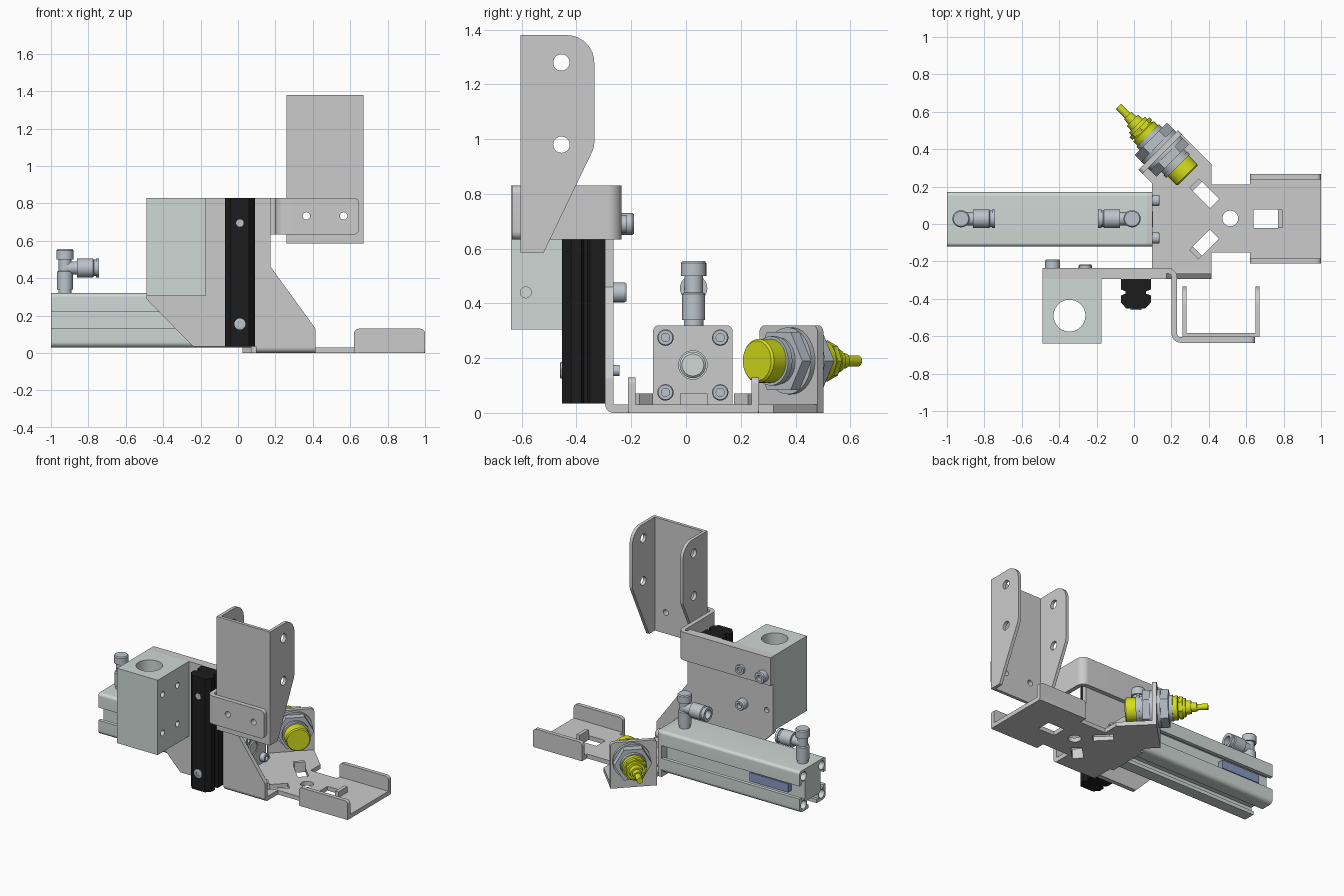
import bpy, bmesh
from math import sin, cos, pi, radians
from mathutils import Matrix, Vector

if "Cube" in bpy.data.objects:
    bpy.data.objects.remove(bpy.data.objects["Cube"])


def material(name, rgb):
    m = bpy.data.materials.new(name)
    m.diffuse_color = (*rgb, 1)
    m.use_nodes = True
    m.node_tree.nodes["Principled BSDF"].inputs["Base Color"].default_value = m.diffuse_color
    return m


ALLOY = material("pale_alloy", (0.62, 0.69, 0.66))
BLACK = material("black", (0.012, 0.012, 0.012))
YELLOW = material("yellow", (0.66, 0.74, 0.01))
STEEL = material("blue_steel", (0.5, 0.55, 0.6))
BLUE = material("switch_blue", (0.25, 0.32, 0.55))
PLANES = {"XY": Matrix(((1, 0, 0), (0, 1, 0), (0, 0, 1))),
          "XZ": Matrix(((1, 0, 0), (0, 0, 1), (0, 1, 0))),
          "YZ": Matrix(((0, 0, 1), (1, 0, 0), (0, 1, 0)))}


def circle(u, v, r, n=28):
    return [(u + r * cos(2 * pi * i / n), v + r * sin(2 * pi * i / n)) for i in range(n)]


def rect(u0, v0, u1, v1, r=0):
    return [(u0, v0, r), (u1, v0, r), (u1, v1, r), (u0, v1, r)]


def rounded(pts, steps=7):
    """Replace each point that has a radius (third value) with an arc."""
    out = []
    for i, p in enumerate(pts):
        if len(p) < 3 or not p[2]:
            out.append(Vector(p[:2]))
            continue
        c = Vector(p[:2])
        a = (Vector(pts[i - 1][:2]) - c).normalized()
        b = (Vector(pts[(i + 1) % len(pts)][:2]) - c).normalized()
        half = a.angle(b) / 2
        mid = c + (a + b).normalized() * p[2] / sin(half)
        start = c + a * p[2] / max(1e-6, abs(sin(half) / cos(half))) - mid
        end = c + b * p[2] / max(1e-6, abs(sin(half) / cos(half))) - mid
        for k in range(steps + 1):
            t = k / steps
            out.append(mid + (start * (1 - t) + end * t).normalized() * p[2])
    return out


def finish(name, me, mat, place=None):
    bm = bmesh.new()
    bm.from_mesh(me)
    bmesh.ops.remove_doubles(bm, verts=bm.verts, dist=1e-5)
    if place:
        bm.transform(place)
    bmesh.ops.recalc_face_normals(bm, faces=bm.faces)
    bm.to_mesh(me)
    bm.free()
    ob = bpy.data.objects.new(name, me)
    bpy.context.collection.objects.link(ob)
    if mat:
        me.materials.clear()
        me.materials.append(mat)
    bpy.ops.object.select_all(action='DESELECT')
    ob.select_set(True)
    bpy.context.view_layer.objects.active = ob
    bpy.ops.object.shade_smooth_by_angle(angle=radians(28))
    return ob


def prism(name, outline, plane, lo, hi, holes=(), mat=None, place=None):
    """Filled outline with holes, extruded from lo to hi across the plane."""
    cu = bpy.data.curves.new(name, 'CURVE')
    cu.dimensions, cu.fill_mode, cu.extrude = '2D', 'BOTH', (hi - lo) / 2
    for loop in (outline, *holes):
        pts = rounded(loop)
        sp = cu.splines.new('POLY')
        sp.points.add(len(pts) - 1)
        for q, p in zip(sp.points, pts):
            q.co = (p[0], p[1], 0, 1)
        sp.use_cyclic_u = True
    tmp = bpy.data.objects.new(name + "_curve", cu)
    bpy.context.collection.objects.link(tmp)
    dg = bpy.context.evaluated_depsgraph_get()
    me = bpy.data.meshes.new_from_object(tmp.evaluated_get(dg))
    bpy.data.objects.remove(tmp)
    m = PLANES[plane].to_4x4() @ Matrix.Translation((0, 0, (lo + hi) / 2))
    return finish(name, me, mat, (place or Matrix()) @ m)


def turn(name, origin, axis, profile, mat=None, n=32):
    """Solid of revolution: profile is (distance along axis, radius)."""
    bm = bmesh.new()
    rings = [[bm.verts.new((x, y, s)) for x, y in circle(0, 0, r, n)] for s, r in profile]
    for a, b in zip(rings, rings[1:]):
        for i in range(n):
            bm.faces.new((a[i], a[(i + 1) % n], b[(i + 1) % n], b[i]))
    bm.faces.new(rings[0])
    bm.faces.new(rings[-1])
    me = bpy.data.meshes.new(name)
    bm.to_mesh(me)
    bm.free()
    rot = Vector(axis).to_track_quat('Z', 'Y').to_matrix().to_4x4()
    return finish(name, me, mat, Matrix.Translation(origin) @ rot)


def bolt(name, origin, axis, r, h):
    turn(name, origin, axis, [(0, r), (h * .85, r), (h, r * .88), (h, r * .5), (h * .4, r * .5)], STEEL, 24)


# Air cylinder: body with T-slots on both sides and the bottom
CY, CZ = 0.025, 0.175
slot = [(-.045, .145), (-.045, .12), (-.065, .12), (-.065, .085), (.065, .085), (.065, .12), (.045, .12), (.045, .145)]
section = [(CY - .145, CZ + .145, .02)]
section += [(CY - v, CZ - u) for u, v in slot]
section += [(CY - .145, CZ - .145, .03)]
section += [(CY + u, CZ - v) for u, v in slot]
section += [(CY + .145, CZ - .145, .03)]
section += [(CY + v, CZ + u) for u, v in slot]
section += [(CY + .145, CZ + .145, .02)]
corners = [(CY + a * .1, CZ + b * .1) for a in (-1, 1) for b in (-1, 1)]
prism("cylinder_end_section", section, "YZ", -1, -.94, [circle(y, z, .03) for y, z in corners], ALLOY)
prism("cylinder_body", section, "YZ", -.94, .07, (), ALLOY)
turn("piston_rod", (.05, CY, CZ), (1, 0, 0), [(0, .048), (.045, .048), (.052, .04)], ALLOY)
prism("position_switch", rect(CY + .09, CZ - .03, CY + .13, CZ + .03), "YZ", -.9, -.6, (), BLUE)

# Elbow air fittings
for i, (x, d) in enumerate(((-.925, 1), (-.01, -1))):
    turn(f"fitting_stem_{i}", (x, .028, .31), (0, 0, 1),
         [(0, .036), (.03, .036), (.03, .042), (.125, .042), (.13, .034), (.19, .034),
          (.19, .046), (.238, .046), (.245, .04)], STEEL)
    turn(f"fitting_port_{i}", (x, .028, .455), (d, 0, 0),
         [(0, .035), (.065, .035), (.065, .05), (.15, .05), (.155, .044), (.165, .044), (.165, .05),
          (.182, .05), (.182, .03), (.1, .03)], STEEL)

# Base plate with punched-up tabs
tabs = [((.705, .028), 0, .05), ((.385, .155), 135, .035), ((.385, -.1), 225, .035)]
tab_holes = []
for i, ((x, y), ang, w) in enumerate(tabs):
    m = Matrix.Translation((x, y, 0)) @ Matrix.Rotation(radians(ang), 4, 'Z')
    tab_holes.append([tuple((m @ Vector(p + (0,)))[:2]) for p in
                      ((-.065, -w), (.065, -w), (.065, w), (-.065, w))])
    prism(f"punched_tab_{i}", rect(-w, .002, w, .07), "YZ", .065, .09, (), None, m)
base = [(.095, -.24), (.415, -.24), (.415, -.152), (.62, -.152), (.62, -.212), (1, -.212, .01), (1, .267, .01),
        (.62, .267), (.62, .212), (.415, .212), (.415, .32), (.245, .49), (.035, .28), (.095, .22)]
prism("base_plate", base, "XY", 0, .03, [circle(.515, .03, .042)] + tab_holes)
bend = [(-.24, 0), (-.24, .03), (-.265, .03, .006), (-.265, .036), (-.295, .036), (-.295, 0, .03)]
prism("base_bend", bend, "YZ", .095, .415)
for name, y in (("tray_lip_front", -.212), ("tray_lip_back", .239)):
    prism(name, [(.62, .005), (1, .005), (1, .13, .025), (.62, .13, .025)], "XZ", y, y + .028)

# Cylinder mounting flange and its bolts
prism("cylinder_flange", [(CY - .145, 0), (CY + .145, 0), (CY + .145, .32, .02), (CY - .145, .32, .02)],
      "YZ", .07, .1, [circle(CY, CZ, .052)])
for i, (y, z) in enumerate(corners):
    bolt(f"flange_bolt_{i}", (.1, y, z), (1, 0, 0), .03, .035)

# Upright side plate
prism("side_plate", [(-.24, .035), (.415, .035), (.415, .13, .02), (.175, .46), (.175, .83), (-.49, .83), (-.49, .29)],
      "XZ", -.295, -.265, [circle(-.44, .44, .018), circle(.01, .695, .018)])

# Clamp block with vertical bore and four side holes
prism("clamp_block_core", rect(-.49, -.64, -.2, -.295), "XY", .305, .83, [circle(-.345, -.49, .085, 40)], ALLOY)
prism("clamp_block_side", rect(-.64, .305, -.295, .83), "YZ", -.2, -.175,
      [circle(y, z, .02, 20) for y in (-.585, -.42) for z in (.44, .71)], ALLOY)

# Black rail with side grooves, screw and hole
half = [(.08, -.295), (.08, -.35), (.055, -.36), (.055, -.373), (.08, -.382), (.08, -.42), (.05, -.453)]
rail = [(.01 + u, v) for u, v in half] + [(.01 - u, v) for u, v in reversed(half)]
prism("rail", rail, "XY", .035, .83, (), BLACK)
bolt("rail_screw", (.01, -.45, .155), (0, -1, 0), .03, .01)
turn("rail_hole_insert", (.01, -.45, .695), (0, -1, 0), [(0, .02), (.005, .02)], STEEL, 20)
turn("rail_nut", (.01, -.265, .155), (0, 1, 0), [(0, .02), (.022, .02)], STEEL, 20)

# Offset arm, bent twice
T, R = .03, .05
arm = [(-.49, -.265), (.2, -.265, R - T), (.2, -.635, R), (.3, -.635), (.3, -.605),
       (.23, -.605, R - T), (.23, -.235, R), (-.49, -.235)]
prism("offset_arm", arm, "XY", .633, .83)
prism("offset_arm_end", [(.3, .633), (.648, .633, .03), (.648, .83, .03), (.3, .83)], "XZ", -.635, -.605,
      [circle(x, .733, .02) for x in (.365, .565)])
bolt("arm_bolt", (-.435, -.235, .69), (0, 1, 0), .04, .045)
turn("arm_washer", (-.26, -.236, .69), (0, 1, 0), [(0, .033), (.018, .033), (.018, .018), (.004, .018)], STEEL)
bolt("plate_bolt", (-.26, -.265, .44), (0, 1, 0), .036, .048)

# Upper channel
prism("channel_web", rect(.258, .585, .672, 1.38), "XZ", -.605, -.583,
      [circle(x, .733, .02) for x in (.365, .565)])
flange = [(-.603, .585), (-.52, .585), (-.335, .97, .08), (-.335, 1.38, .1), (-.603, 1.38)]
for name, x in (("channel_flange_left", .258), ("channel_flange_right", .65)):
    prism(name, flange, "YZ", x, x + .022, [circle(-.455, z, .03) for z in (.98, 1.28)])

# Sensor on its upright tab, turned 45 degrees
frame = Matrix.Translation((.14, .385, 0)) @ Matrix.Rotation(radians(-45), 4, 'Z')
prism("sensor_tab", [(-.15, 0), (.15, 0), (.15, .32, .025), (-.15, .32, .025)], "YZ", -.015, .015,
      [circle(.015, .19, .08)], None, frame)
at, axis = frame @ Vector((0, .015, .19)), (1, -1, 0)
turn("sensor_barrel", at, axis, [(-.11, .085), (.1, .085), (.1, .09), (.122, .09)], STEEL, 40)
for name, a, b in (("sensor_nut_back", -.085, -.035), ("sensor_nut_front", .035, .08)):
    turn(name, at, axis, [(a, .122), (b, .122)], STEEL, 6)
for name, a in (("sensor_washer_back", -.035), ("sensor_washer_front", .015)):
    turn(name, at, axis, [(a, .122), (a + .02, .122)], STEEL, 40)
turn("sensor_head", at, axis, [(.12, .08), (.185, .08), (.193, .073)], YELLOW, 40)
turn("sensor_back", at, axis, [(-.1, .078), (-.14, .078), (-.145, .065), (-.19, .06), (-.19, .045), (-.225, .042),
                               (-.225, .03), (-.26, .028), (-.26, .02), (-.33, .02)], YELLOW)
turn("sensor_collar", at, axis, [(-.172, .075), (-.15, .075)], YELLOW, 8)
